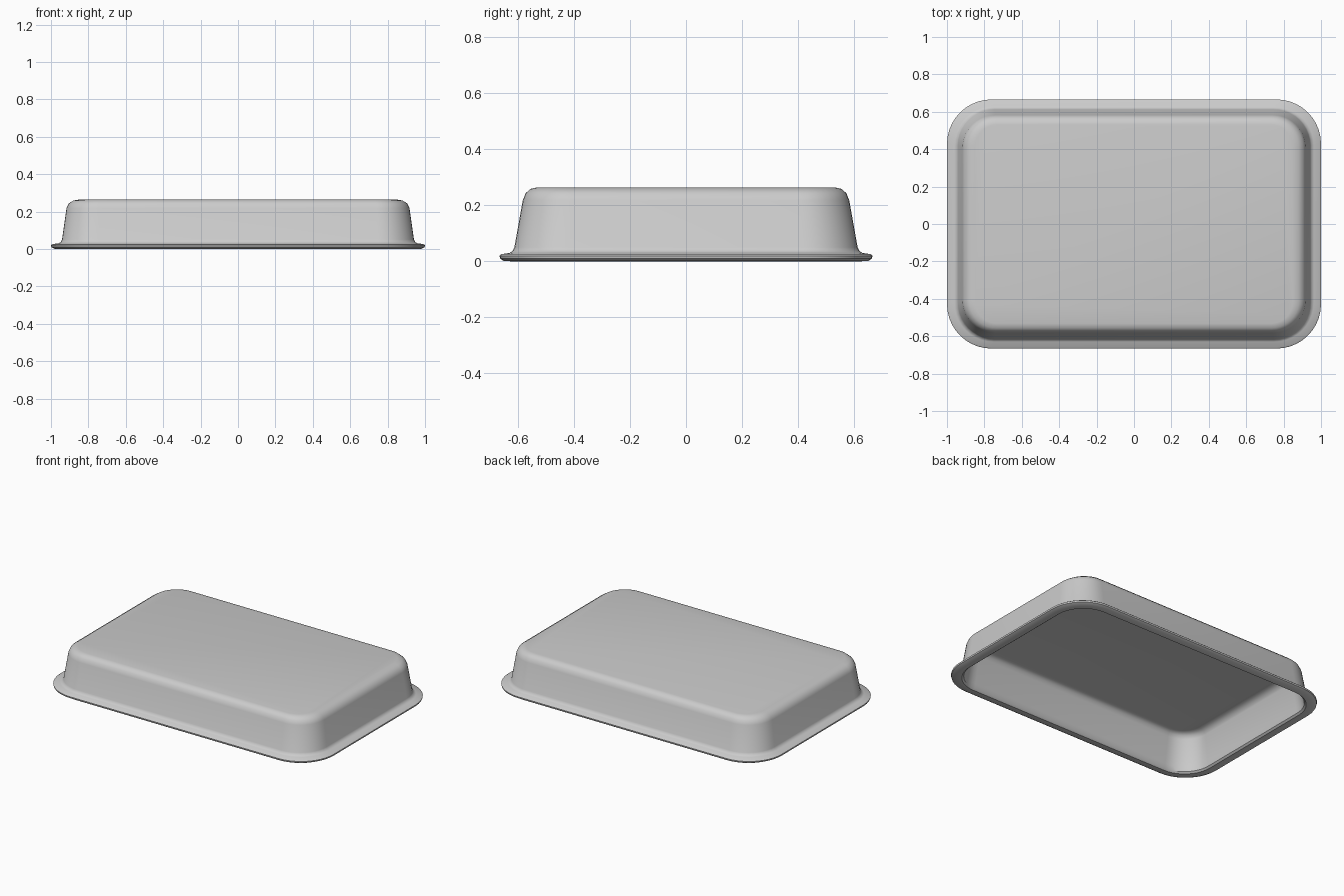
import bpy, bmesh, math

if "Cube" in bpy.data.objects:
    bpy.data.objects.remove(bpy.data.objects["Cube"])


def rounded_ring(bm, hx, hy, r, z, seg=10):
    """Ring of vertices around a rounded rectangle."""
    ring = []
    for i, (sx, sy) in enumerate([(1, 1), (-1, 1), (-1, -1), (1, -1)]):
        for k in range(seg + 1):
            a = math.pi / 2 * (i + k / seg)
            ring.append(bm.verts.new((sx * (hx - r) + r * math.cos(a),
                                      sy * (hy - r) + r * math.sin(a), z)))
    return ring


def loft(name, sections):
    """Skin rounded rectangles in order and cap both ends."""
    bm = bmesh.new()
    rings = [rounded_ring(bm, *s) for s in sections]
    for a, b in zip(rings, rings[1:]):
        n = len(a)
        for i in range(n):
            bm.faces.new((a[i], a[(i + 1) % n], b[(i + 1) % n], b[i]))
    bm.faces.new(rings[0])
    bm.faces.new(rings[-1])
    bmesh.ops.recalc_face_normals(bm, faces=bm.faces)
    mesh = bpy.data.meshes.new(name)
    bm.to_mesh(mesh)
    bm.free()
    obj = bpy.data.objects.new(name, mesh)
    bpy.context.collection.objects.link(obj)
    bpy.context.view_layer.objects.active = obj
    obj.select_set(True)
    bpy.ops.object.shade_smooth_by_angle(angle=math.radians(35))
    return obj


# Upturned tray: half width, half depth, corner radius, height
outside = [
    (0.850, 0.532, 0.120, 0.264),   # flat base of the tray
    (0.880, 0.556, 0.145, 0.259),   # rounded shoulder
    (0.905, 0.573, 0.165, 0.243),
    (0.917, 0.583, 0.175, 0.218),
    (0.941, 0.613, 0.195, 0.050),   # tapered wall
    (0.948, 0.620, 0.200, 0.037),   # fillet into the rim
    (0.962, 0.630, 0.210, 0.030),
    (0.992, 0.659, 0.232, 0.026),   # rim edge
    (1.000, 0.666, 0.238, 0.020),
    (0.998, 0.664, 0.237, 0.010),
    (0.980, 0.650, 0.225, 0.001),
]
inside = [
    (0.940, 0.610, 0.195, 0.000),   # rim underside
    (0.928, 0.600, 0.185, 0.010),
    (0.922, 0.594, 0.180, 0.040),
    (0.898, 0.564, 0.160, 0.212),   # inner wall
    (0.886, 0.554, 0.150, 0.232),
    (0.865, 0.540, 0.130, 0.244),
    (0.840, 0.522, 0.112, 0.247),   # inner floor
]
loft("tray", outside + inside)
